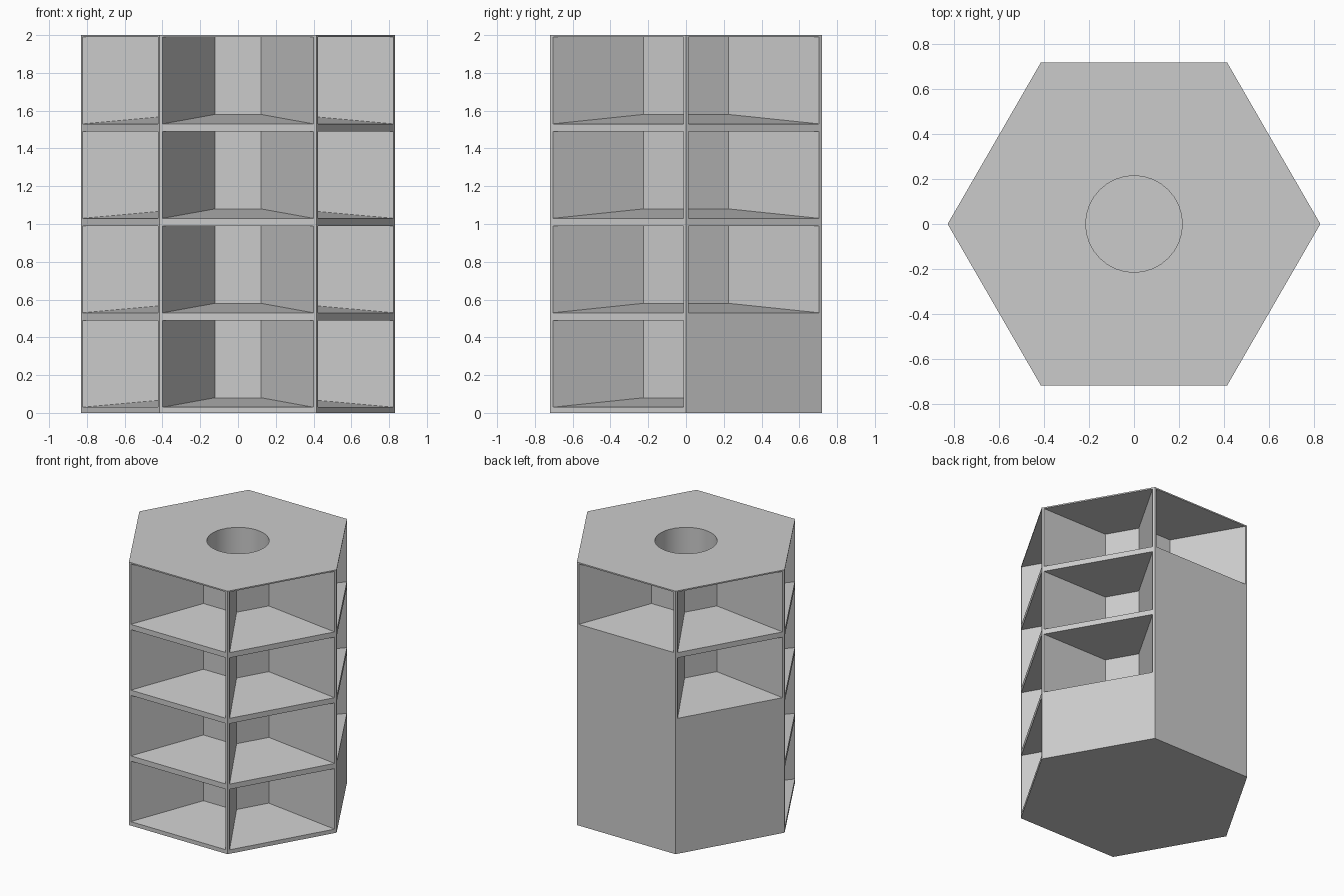
import bpy
import bmesh
from math import cos, sin, tan, radians

if "Cube" in bpy.data.objects:
    bpy.data.objects.remove(bpy.data.objects["Cube"])

RADIUS, HEIGHT = 0.83, 2.0
APOTHEM = RADIUS * cos(radians(30))
HUB = 0.24          # distance from the axis to a compartment's back wall
REACH = 0.8         # cutters run past the outer face
WALL = 0.016        # half thickness of a divider
PITCH = 0.5
# Open compartments, counted from the top, on the side facing each angle
OPEN = {270: 4, 330: 4, 30: 3, 90: 1, 150: 2, 210: 4}

grey = bpy.data.materials.new("plain grey")
grey.use_nodes = True
colour = (0.6, 0.6, 0.6, 1)
grey.diffuse_color = colour
grey.node_tree.nodes["Principled BSDF"].inputs["Base Color"].default_value = colour


def make_object(name, bm):
    bmesh.ops.recalc_face_normals(bm, faces=bm.faces)
    mesh = bpy.data.meshes.new(name)
    bm.to_mesh(mesh)
    bm.free()
    mesh.materials.append(grey)
    obj = bpy.data.objects.new(name, mesh)
    bpy.context.collection.objects.link(obj)
    return obj


def add_prism(bm, sides, radius, bottom, top):
    ring = [bm.verts.new((radius * cos(radians(360 * i / sides)),
                          radius * sin(radians(360 * i / sides)), bottom))
            for i in range(sides)]
    base = bm.faces.new(ring)
    up = bmesh.ops.extrude_face_region(bm, geom=[base], use_keep_orig=True)["geom"]
    bmesh.ops.translate(bm, vec=(0, 0, top - bottom),
                        verts=[v for v in up if isinstance(v, bmesh.types.BMVert)])


def add_compartment(bm, angle, level):
    # Wedge with a floor that slopes down outwards and a flat ceiling
    c, s = cos(radians(angle)), sin(radians(angle))
    z0 = level * PITCH
    corners = []
    for d in (HUB, REACH):
        half = d * tan(radians(30)) - WALL
        floor = 0.03 + 0.05 * (APOTHEM - d) / (APOTHEM - HUB)
        for side in (-half, half):
            for z in (floor, 0.49):
                corners.append(bm.verts.new((d * c - side * s, d * s + side * c, z0 + z)))
    bmesh.ops.convex_hull(bm, input=corners)
    bmesh.ops.dissolve_limit(bm, angle_limit=radians(1), verts=corners,
                             edges=list({e for v in corners for e in v.link_edges}))


# Hexagonal body
body_mesh = bmesh.new()
add_prism(body_mesh, 6, RADIUS, 0, HEIGHT)
tower = make_object("hexagonal_tower", body_mesh)

# Cutter for the central hole and all open compartments
cut_mesh = bmesh.new()
add_prism(cut_mesh, 32, 0.215, 0.03, HEIGHT + 0.1)
for angle, count in OPEN.items():
    for level in range(4 - count, 4):
        add_compartment(cut_mesh, angle, level)
cutter = make_object("compartment_cutter", cut_mesh)
cutter.hide_render = True

cut = tower.modifiers.new("compartments", 'BOOLEAN')
cut.operation = 'DIFFERENCE'
cut.solver = 'EXACT'
cut.object = cutter
bpy.context.view_layer.objects.active = tower
bpy.ops.object.modifier_apply(modifier=cut.name)
bpy.data.objects.remove(cutter)

# Round hole shaded smooth, flat walls kept sharp
bpy.ops.object.select_all(action='DESELECT')
tower.select_set(True)
bpy.ops.object.shade_smooth_by_angle(angle=radians(20))
